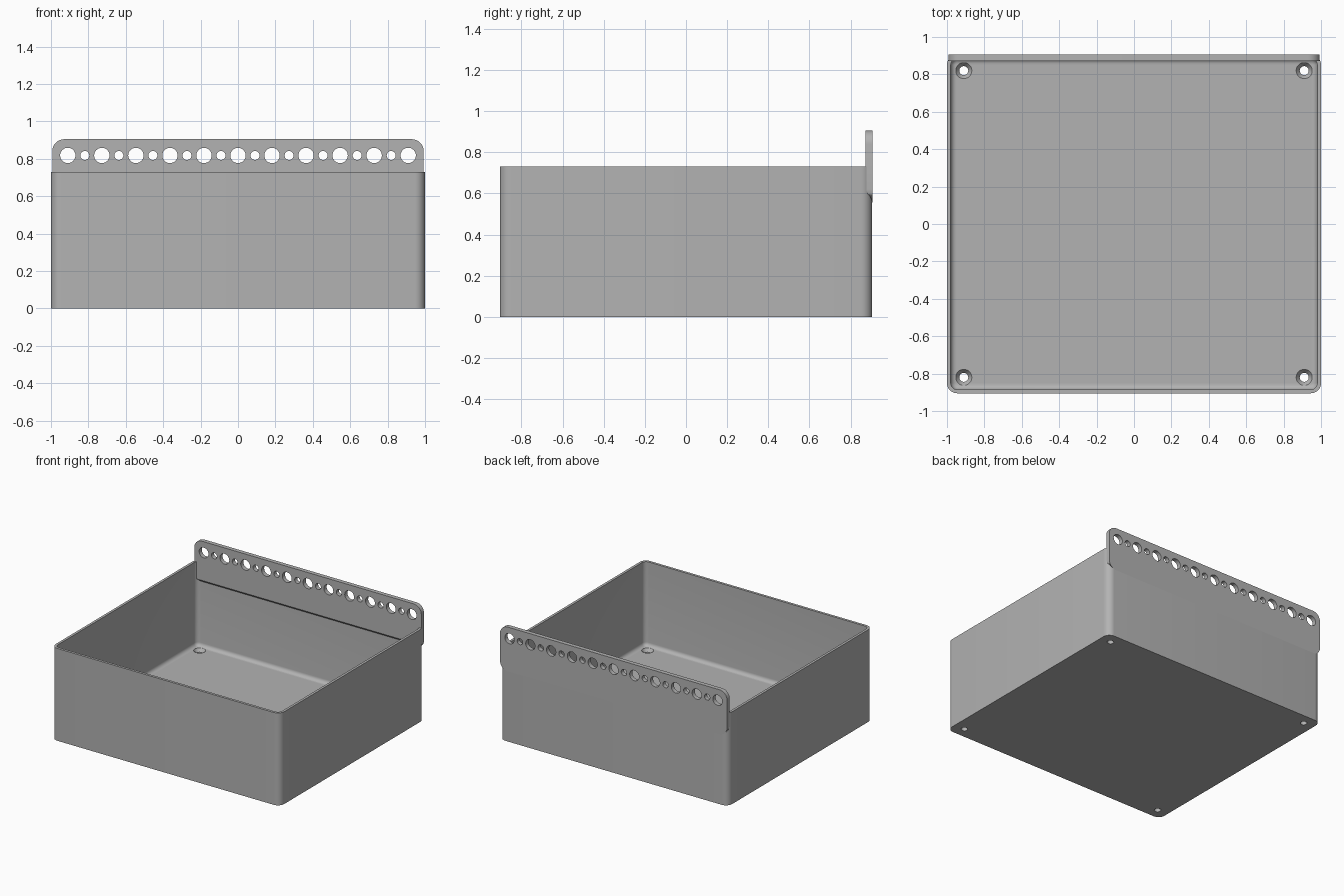
import bpy, bmesh, math
from mathutils import Matrix, Vector

cube = bpy.data.objects.get("Cube")
if cube:
    bpy.data.objects.remove(cube)

# Tray and rail dimensions
HX, HY, HEIGHT = 1.0, 0.905, 0.73
WALL, FLOOR, RADIUS, FILLET = 0.02, 0.065, 0.055, 0.03
RAIL_X, RAIL_TOP, RAIL_LOW, RAIL_FRONT = 0.993, 0.905, 0.555, 0.872
HOLE_Z, BIG, SMALL = 0.818, 0.041, 0.024

grey = bpy.data.materials.new("plain grey")
grey.use_nodes = True
colour = (0.45, 0.45, 0.45, 1)
grey.diffuse_color = colour
grey.node_tree.nodes["Principled BSDF"].inputs["Base Color"].default_value = colour


def rounded_rect(hx, hy, r, steps=8):
    """Counter-clockwise outline of a rectangle with round corners."""
    pts = []
    for k, (sx, sy) in enumerate([(1, 1), (-1, 1), (-1, -1), (1, -1)]):
        for i in range(steps + 1):
            a = (k + i / steps) * math.pi / 2
            pts.append((sx * (hx - r) + r * math.cos(a),
                        sy * (hy - r) + r * math.sin(a)))
    return pts


def loft(bm, rings):
    """Skin a stack of equal rings and cap both ends."""
    loops = [[bm.verts.new(p) for p in ring] for ring in rings]
    for a, b in zip(loops, loops[1:]):
        for i in range(len(a)):
            j = (i + 1) % len(a)
            bm.faces.new((a[i], a[j], b[j], b[i]))
    bm.faces.new(loops[0][::-1])
    bm.faces.new(loops[-1])


def make_object(name, bm):
    bmesh.ops.recalc_face_normals(bm, faces=bm.faces)
    mesh = bpy.data.meshes.new(name)
    bm.to_mesh(mesh)
    bm.free()
    obj = bpy.data.objects.new(name, mesh)
    obj.data.materials.append(grey)
    bpy.context.collection.objects.link(obj)
    return obj


def cylinder(bm, centre, r1, r2, depth, rot=Matrix()):
    bmesh.ops.create_cone(bm, cap_ends=True, segments=32, radius1=r1, radius2=r2,
                          depth=depth, matrix=Matrix.Translation(centre) @ rot)


def drill(obj, bm):
    """Cut the holes out of the part and shade it."""
    cutter = make_object("hole_cutter", bm)
    cutter.hide_render = True
    mod = obj.modifiers.new("holes", "BOOLEAN")
    mod.operation, mod.solver, mod.object = "DIFFERENCE", "EXACT", cutter
    bpy.ops.object.select_all(action="DESELECT")
    bpy.context.view_layer.objects.active = obj
    obj.select_set(True)
    bpy.ops.object.modifier_apply(modifier=mod.name)
    bpy.data.objects.remove(cutter)
    bpy.ops.object.shade_smooth_by_angle(angle=math.radians(30))


# Open tray: outer wall, rim, inner wall, filleted floor
levels = [(0, 0), (0, HEIGHT), (WALL, HEIGHT)]
for i in range(7):
    a = i / 6 * math.pi / 2
    levels.append((WALL + FILLET * (1 - math.cos(a)),
                   FLOOR + FILLET * (1 - math.sin(a))))
bm = bmesh.new()
loft(bm, [[(x, y, z) for x, y in rounded_rect(HX - d, HY - d, RADIUS - d)]
          for d, z in levels])
tray = make_object("tray", bm)

# Countersunk screw holes in the floor corners
bm = bmesh.new()
profile = [(SMALL, -0.05), (SMALL, 0.04), (BIG + 0.002, FLOOR), (BIG + 0.002, FLOOR + 0.05)]
for sx in (-1, 1):
    for sy in (-1, 1):
        loft(bm, [[(sx * 0.91 + r * math.cos(t * math.tau / 32),
                    sy * 0.82 + r * math.sin(t * math.tau / 32), z) for t in range(32)]
                  for r, z in profile])
drill(tray, bm)

# Hanging rail: rounded plate whose lower edge slopes up towards the front
mid, half = (RAIL_TOP + RAIL_LOW) / 2, (RAIL_TOP - RAIL_LOW) / 2
outline = [(x, mid + z) for x, z in rounded_rect(RAIL_X, half, 0.065)]
bm = bmesh.new()
loft(bm, [[(x, RAIL_FRONT, max(z, RAIL_LOW + 0.04)) for x, z in outline],
          [(x, HY + 0.0005, z) for x, z in outline]])
rail = make_object("hanging_rail", bm)

# Row of alternating large and small holes
bm = bmesh.new()
turn = Matrix.Rotation(math.pi / 2, 4, "X")
for i in range(21):
    r = SMALL if i % 2 else BIG
    cylinder(bm, Vector(((i - 10) * 0.091, 0.89, HOLE_Z)), r, r, 0.2, turn)
drill(rail, bm)
